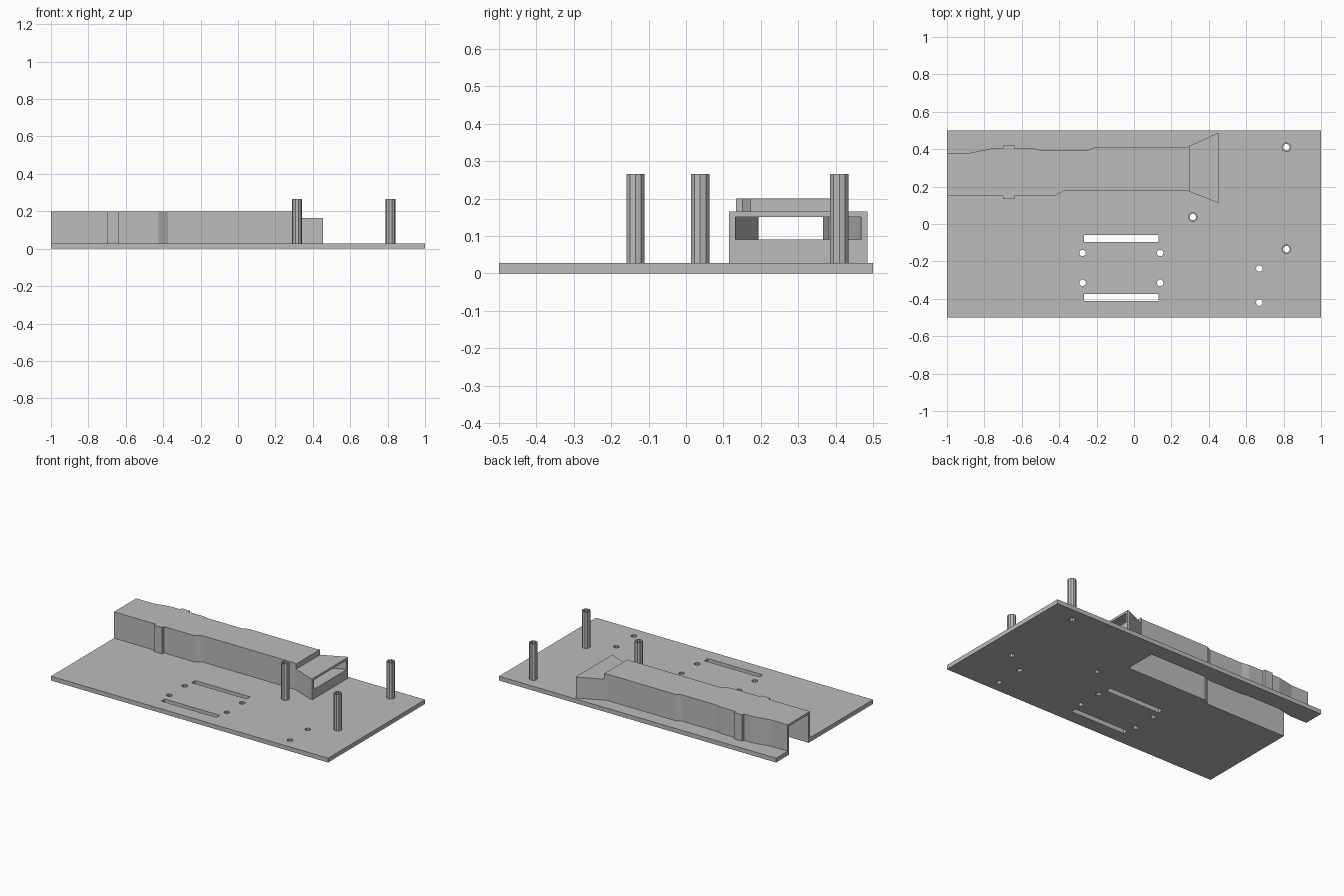
import bpy, bmesh, math

cube = bpy.data.objects.get("Cube")
if cube:
    bpy.data.objects.remove(cube)

grey = bpy.data.materials.new("plain_grey")
grey.use_nodes = True
grey.diffuse_color = (0.5, 0.5, 0.5, 1)
grey.node_tree.nodes["Principled BSDF"].inputs["Base Color"].default_value = (0.5, 0.5, 0.5, 1)

PLATE, ROOF, HORN_TOP, POST_TOP = 0.028, 0.2, 0.165, 0.265
WALL = 0.014


def prism(name, outline, z0, z1):
    """Extrude a flat outline between two heights."""
    bm = bmesh.new()
    face = bm.faces.new([bm.verts.new((x, y, z0)) for x, y in outline])
    grown = bmesh.ops.extrude_face_region(bm, geom=[face])["geom"]
    for v in grown:
        if isinstance(v, bmesh.types.BMVert):
            v.co.z = z1
    bmesh.ops.recalc_face_normals(bm, faces=bm.faces)
    mesh = bpy.data.meshes.new(name)
    bm.to_mesh(mesh)
    bm.free()
    mesh.materials.append(grey)
    ob = bpy.data.objects.new(name, mesh)
    bpy.context.collection.objects.link(ob)
    return ob


def box(name, x0, x1, y0, y1, z0, z1):
    return prism(name, [(x0, y0), (x1, y0), (x1, y1), (x0, y1)], z0, z1)


def rod(name, x, y, r, z0, z1, sides=10):
    ring = [(x + r * math.cos(math.tau * i / sides), y + r * math.sin(math.tau * i / sides))
            for i in range(sides)]
    return prism(name, ring, z0, z1)


def cut(ob, cutters):
    """Subtract the cutters and bake the result."""
    for c in cutters:
        mod = ob.modifiers.new("cut", 'BOOLEAN')
        mod.operation, mod.solver, mod.object = 'DIFFERENCE', 'EXACT', c
    deps = bpy.context.evaluated_depsgraph_get()
    mesh = bpy.data.meshes.new_from_object(ob.evaluated_get(deps))
    ob.modifiers.clear()
    ob.data = mesh


def band(low, high, inset=0):
    """Closed outline between a low and a high edge line."""
    return [(x, y + inset) for x, y in low] + [(x, y - inset) for x, y in reversed(high)]


# Edge lines of the channel and the flared horn
back_edge = [(-0.877, 0.38), (-0.765, 0.403), (-0.535, 0.403), (-0.49, 0.394),
             (-0.25, 0.394), (-0.21, 0.411)]
front_edge = [(-0.425, 0.15), (-0.375, 0.177)]
channel = prism("channel", band([(-1, 0.15)] + front_edge + [(0.283, 0.177), (0.3, 0.172)],
                                [(-1, 0.38)] + back_edge + [(0.283, 0.411), (0.3, 0.419)]),
                PLATE, ROOF)
horn_low = [(0.3, 0.172), (0.444, 0.115), (0.455, 0.115)]
horn_high = [(0.3, 0.419), (0.444, 0.485), (0.455, 0.485)]
horn = prism("horn", band(horn_low, horn_high), PLATE, HORN_TOP)

# Ribs on both sides of the channel
for name, y0, y1 in (("front_rib", 0.133, 0.15), ("back_rib", 0.403, 0.42)):
    box(name, -0.7, -0.64, y0, y1, PLATE, ROOF)

# Hollow of the channel, open below, and the duct through the horn
hollow = prism("hollow_cutter", band([(-1.1, 0.15)] + front_edge + [(0.2, 0.177)],
                                     [(-1.1, 0.38)] + back_edge + [(0.2, 0.411)], WALL),
               -0.1, ROOF - WALL)
duct = prism("duct_cutter", band([(0.19, 0.177)] + horn_low[:2] + [(0.5, 0.115)],
                                 [(0.19, 0.411)] + horn_high[:2] + [(0.5, 0.485)], WALL + 0.003),
             0.09, HORN_TOP - WALL)

# Slots and screw holes
cutters = [box("slot_cutter", -0.267, 0.13, y, y + 0.036, -0.1, 0.1) for y in (-0.096, -0.411)]
holes = [(x, y) for x in (-0.275, 0.14) for y in (-0.155, -0.315)] + [(0.67, -0.238), (0.67, -0.42)]
cutters += [rod("hole_cutter", x, y, 0.018, -0.1, 0.1) for x, y in holes]

# Hollow posts
for i, (x, y) in enumerate([(0.315, 0.038), (0.815, 0.41), (0.815, -0.135)]):
    post = rod(f"post_{i + 1}", x, y, 0.026, PLATE, POST_TOP)
    bore = rod("bore_cutter", x, y, 0.018, -0.1, 0.5)
    cut(post, [bore])
    cutters.append(bore)

cut(channel, [hollow, duct])
cut(horn, [duct])

# Base plate
plate = box("base_plate", -1, 1, -0.5, 0.5, 0, PLATE)
cut(plate, cutters + [hollow])

for c in cutters + [hollow, duct]:
    bpy.data.objects.remove(c)
